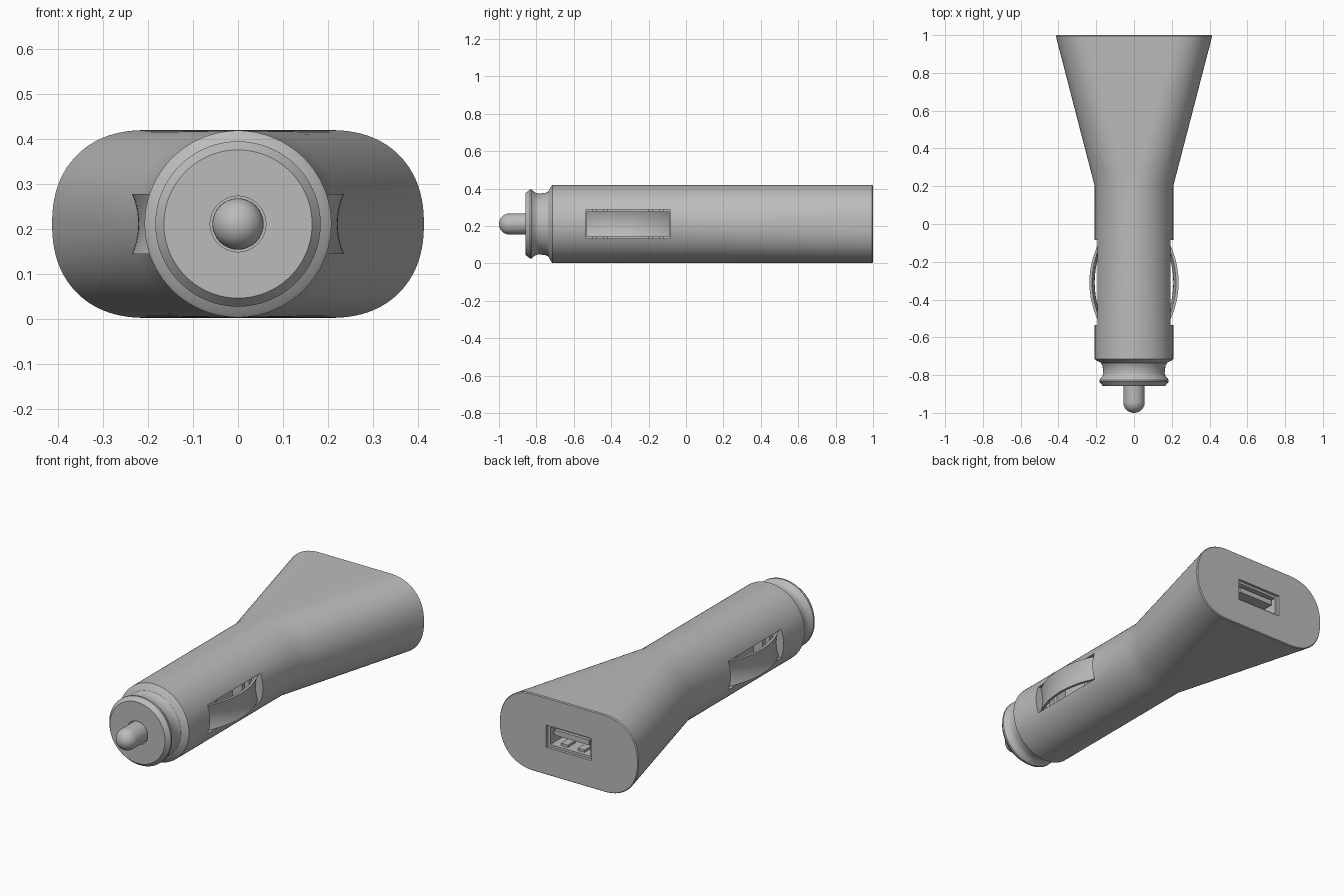
import bpy, bmesh, math
from mathutils import Matrix

cube = bpy.data.objects.get("Cube")
if cube:
    bpy.data.objects.remove(cube, do_unlink=True)

ZC = 0.211  # height of the long axis

grey = bpy.data.materials.new("mid grey")
grey.use_nodes = True
grey.diffuse_color = (0.5, 0.5, 0.5, 1)
grey.node_tree.nodes["Principled BSDF"].inputs["Base Color"].default_value = (0.5, 0.5, 0.5, 1)


def finish(name, bm):
    bmesh.ops.recalc_face_normals(bm, faces=bm.faces)
    mesh = bpy.data.meshes.new(name)
    bm.to_mesh(mesh)
    bm.free()
    mesh.materials.append(grey)
    obj = bpy.data.objects.new(name, mesh)
    bpy.context.collection.objects.link(obj)
    return obj


def activate(obj):
    bpy.ops.object.select_all(action='DESELECT')
    obj.select_set(True)
    bpy.context.view_layer.objects.active = obj


def smooth(obj, angle=28):
    activate(obj)
    bpy.ops.object.shade_smooth_by_angle(angle=math.radians(angle))


def box(name, x0, x1, y0, y1, z0, z1):
    bm = bmesh.new()
    bmesh.ops.create_cube(bm, size=1)
    centre = Matrix.Translation(((x0 + x1) / 2, (y0 + y1) / 2, (z0 + z1) / 2))
    bm.transform(centre @ Matrix.Diagonal((x1 - x0, y1 - y0, z1 - z0, 1)))
    return finish(name, bm)


def loft(name, sections, sides=96):
    """Skin sections of (y, radius, side stretch, roundness power) along y."""
    bm = bmesh.new()
    rings = []
    for y, r, stretch, power in sections:
        ring = []
        for i in range(sides):
            a = math.tau * (i + 0.5) / sides
            c, s = math.cos(a), math.sin(a)
            x = math.copysign(abs(c) ** (2 / power), c) * r
            z = math.copysign(abs(s) ** (2 / power), s) * r
            ring.append(bm.verts.new((x + math.copysign(stretch, c), y, z + ZC)))
        rings.append(ring)
    for a, b in zip(rings, rings[1:]):
        for i in range(sides):
            j = (i + 1) % sides
            bm.faces.new((a[i], a[j], b[j], b[i]))
    bm.faces.new(rings[0])
    bm.faces.new(rings[-1])
    return finish(name, bm)


def cut(obj, cutter):
    mod = obj.modifiers.new("cut", 'BOOLEAN')
    mod.operation, mod.solver, mod.object = 'DIFFERENCE', 'EXACT', cutter
    activate(obj)
    bpy.ops.object.modifier_apply(modifier=mod.name)
    bpy.data.objects.remove(cutter, do_unlink=True)


# Body: turned nose, round barrel, then a flare to a wide rounded end
nose = [(-0.858, 0.165), (-0.835, 0.184), (-0.825, 0.184), (-0.805, 0.167),
        (-0.79, 0.162), (-0.75, 0.167), (-0.735, 0.175), (-0.722, 0.2), (-0.715, 0.208), (0.2, 0.208)]
sections = [(y, r, 0.0, 2.0) for y, r in nose]
for k in range(1, 9):
    t = k / 8
    sections.append((0.2 + 0.795 * t, 0.208 + 0.001 * t, 0.205 * t, 2 + 0.25 * t))
sections.append((1.0, 0.205, 0.205, 2.25))
body = loft("body", sections)

# Openings: pin seat, side windows, socket with a stepped rim
cut(body, loft("pin_cutter", [(-0.9, 0.062, 0, 2), (-0.82, 0.062, 0, 2)], 48))
for side in (-1, 1):
    xs = sorted((side * 0.11, side * 0.3))
    cut(body, box("window_cutter", *xs, -0.535, -0.085, ZC - 0.077, ZC + 0.077))
cut(body, box("rim_cutter", -0.135, 0.135, 0.985, 1.1, ZC - 0.06, ZC + 0.06))
cut(body, box("socket_cutter", -0.12, 0.12, 0.75, 1.1, ZC - 0.047, ZC + 0.047))
smooth(body)

# Contact pin with a domed tip
R = 0.057
dome = [(-1 + R - R * math.cos(a), R * math.sin(a), 0, 2)
        for a in (math.pi / 2 * k / 10 for k in range(1, 11))]
pin = loft("contact_pin", [(-0.9999, 0.002, 0, 2)] + dome + [(-0.81, R, 0, 2)], 48)
smooth(pin, 40)


# Side springs: bowed along the barrel, hollow across
def spring(name, side):
    bm = bmesh.new()
    bow, rows, cols = 0.467, 28, 10
    grid = []
    for i in range(rows + 1):
        dy = -0.222 + 0.444 * i / rows
        row = []
        for j in range(cols + 1):
            v = 2 * j / cols - 1
            x = 0.236 - bow + math.sqrt(bow * bow - dy * dy) - 0.014 * (1 - v * v)
            row.append(bm.verts.new((side * x, dy - 0.31, ZC + 0.067 * v)))
        grid.append(row)
    for a, b in zip(grid, grid[1:]):
        for j in range(cols):
            bm.faces.new((a[j], a[j + 1], b[j + 1], b[j]))
    # Thicken inwards by a shifted copy and side walls
    out = bmesh.ops.extrude_face_region(bm, geom=bm.faces[:], use_keep_orig=True)
    for v in out["geom"]:
        if isinstance(v, bmesh.types.BMVert):
            v.co.x -= side * 0.014
    obj = finish(name, bm)
    smooth(obj)


for side, word in ((1, "left"), (-1, "right")):
    spring(word + "_spring", side)
    # Posts seen behind each spring
    for n, y in enumerate((-0.49, -0.43, -0.19, -0.13)):
        xs = sorted((side * 0.105, side * 0.165))
        box(f"{word}_window_post_{n + 1}", *xs, y - 0.012, y + 0.012, ZC - 0.08, ZC + 0.08)

# Socket tongue and spring contacts
box("socket_tongue", -0.105, 0.105, 0.74, 0.975, ZC + 0.005, ZC + 0.033)
for side, word in ((1, "left"), (-1, "right")):
    box(word + "_socket_contact", side * 0.05 - 0.02, side * 0.05 + 0.02,
        0.9, 0.965, ZC - 0.05, ZC - 0.034)
